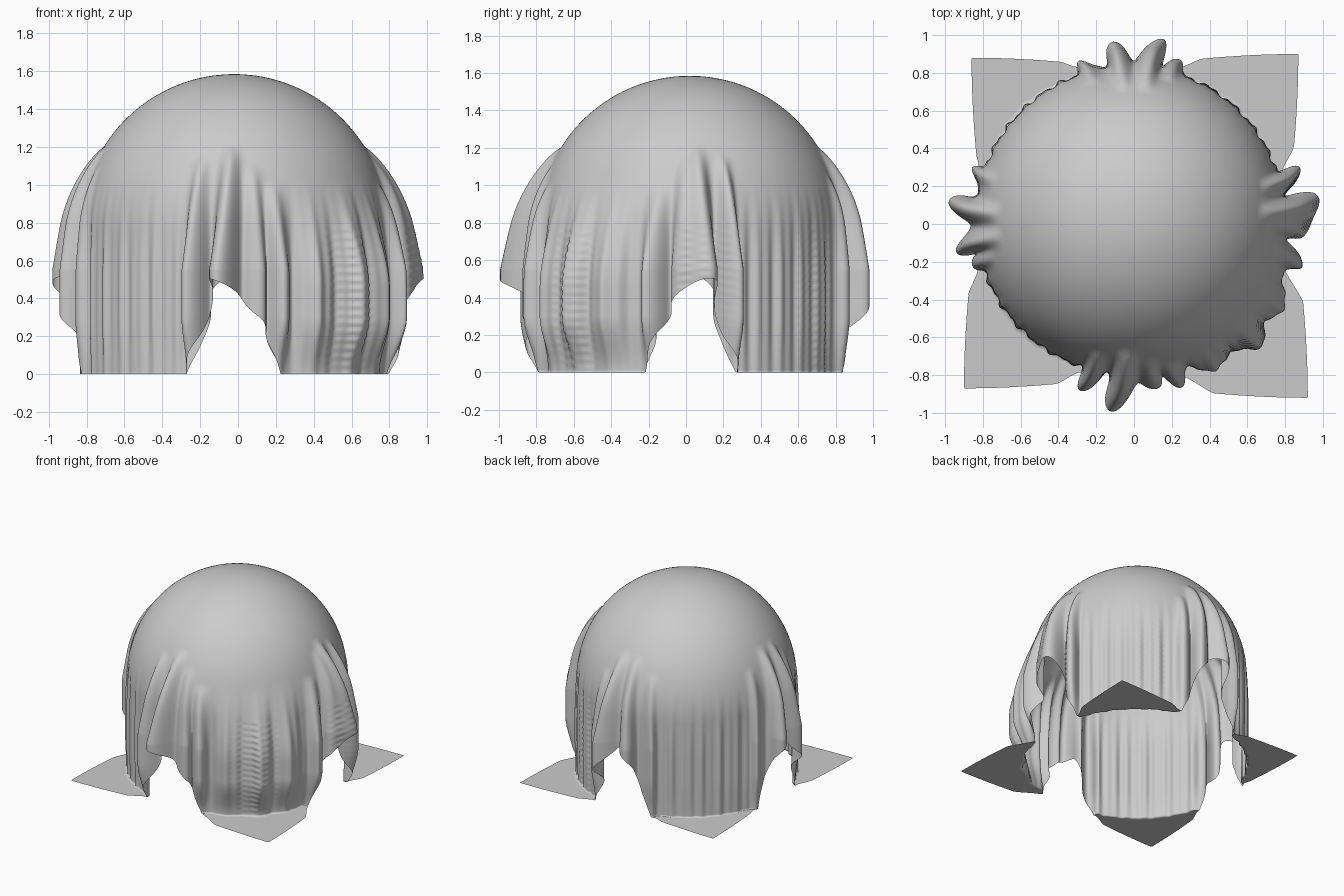
import bpy, bmesh, math
from mathutils import Vector

if "Cube" in bpy.data.objects:
    bpy.data.objects.remove(bpy.data.objects["Cube"])

# Square cloth draped over an (absent) ball, corners resting on the floor
CX, CY, CZ, R = -0.02, 0.02, 0.775, 0.81
COLS, DOME, HANG, FLOOR = 800, 45, 70, 14

# Loose folds: azimuth of the ridge, outward reach, half width (degrees), height where it starts
FOLDS = [
    (264.4, 0.20, 3.2, 1.2), (254, 0.12, 2.6, 1.15), (279, 0.09, 3.0, 1.1), (287, 0.09, 3.2, 1.0),
    (16.7, 0.13, 2.4, 1.15), (6.8, 0.18, 3.2, 1.2), (-4.3, 0.11, 2.8, 1.15), (-13.7, 0.09, 3.2, 1.0),
    (80.5, 0.16, 3.2, 1.2), (96, 0.13, 3.0, 1.2), (107, 0.07, 2.6, 1.1), (73, 0.08, 2.6, 1.05),
    (174, 0.15, 3.2, 1.2), (190, 0.12, 3.0, 1.2), (162.4, 0.06, 2.6, 1.1), (196.5, 0.05, 2.4, 1.1),
]
# Cloth corners lying on the floor, by quadrant
TIPS = [(0.87, 0.90), (-0.86, 0.88), (-0.90, -0.87), (0.92, -0.92)]


def smooth(a, b, x):
    t = max(0.0, min(1.0, (x - a) / (b - a)))
    return t * t * (3 - 2 * t)


def wrap(a):
    return (a + 180) % 360 - 180


def off_axis(deg):
    """Signed angle to the middle of the nearest cloth edge."""
    return (deg + 45) % 90 - 45


def hem_height(deg):
    """Arched hem between two corners; the front and right arches lean sideways."""
    d = off_axis(deg)
    if abs(d) >= 16:
        return 0.0
    shift = {0: 4, 3: -4}.get(int(((deg + 45) % 360) // 90), 0)
    arch = 1 - (abs(d) / 16) ** 2.2
    return arch * (0.34 + 0.18 * math.exp(-((d - shift) / 6.5) ** 2))


def near_folds(deg):
    """Folds felt at one azimuth: outward reach, sideways reach, start height."""
    found = []
    for az, amp, w, start in FOLDS:
        lean = 0.35 * amp * (1 if off_axis(az) > 0 else -1)
        u = wrap(deg - az + math.degrees(lean / (R + amp))) / w
        if abs(u) < 3:
            f = math.exp(-u * u)
            found.append((amp * f, lean * f + 0.3 * amp * u * f, start))
    return found


def ripple(deg):
    a = math.radians(deg)
    r = 0.007 * math.sin(38 * a + 2 * math.sin(3 * a)) + 0.005 * math.sin(71 * a + 1) + 0.009
    # the front right flap hangs looser than the others
    loose = smooth(282, 300, deg) * (1 - smooth(338, 356, deg))
    bulge = 0.05 * math.exp(-((deg - 320) / 14) ** 2)
    return r + loose * (0.065 + bulge + 0.03 * math.sin(23 * a + 0.6))


def cloth_column(deg):
    a = math.radians(deg)
    radial, tangent = Vector((math.cos(a), math.sin(a), 0)), Vector((-math.sin(a), math.cos(a), 0))
    folds, hem = near_folds(deg), hem_height(deg)
    floor_share = 0.35 if deg > 275 else 0.6
    # fine woven zigzag creases, patchy around the cloth
    crease = 0.7 * max(0.0, math.sin(7 * a + 1)) if deg < 75 or deg > 285 else 0.0
    points = []

    def place(r, z):
        low = floor_share + (1 - floor_share) * smooth(0, 0.3, z)
        zigzag = crease * (abs((z / 0.045) % 1 - 0.5) * 2 - 0.5)
        out = ripple(deg + zigzag) * (1 - smooth(0.45, 1.05, z))
        side = 0.0
        for o, s, start in folds:
            g = max(0.0, min(1.0, (start - z) / (start - 0.55))) ** 0.66
            out += o * g
            side += s * g * g
        points.append(Vector((CX, CY, z)) + radial * (r + out * low) + tangent * side * low)

    for j in range(1, DOME + 1):
        t = math.pi / 2 * j / DOME
        place(R * math.sin(t), CZ + R * math.cos(t))
    for j in range(1, HANG + 1):
        place(R, CZ + (hem - CZ) * j / HANG)

    # flat corner on the floor
    quad = int((deg % 360) // 90)
    tip = Vector((*TIPS[quad], 0))
    da = math.radians(45 + 90 * quad)
    d, n = Vector((math.cos(da), math.sin(da), 0)), Vector((-math.sin(da), math.cos(da), 0))
    foot = points[-1].copy()
    q = (foot - tip).dot(n)
    edge = tip + n * q - d * (abs(q) + 0.3 * q * q)
    fade = 0 if hem > 0 else 1 - smooth(24, 30, abs(deg % 90 - 45))
    for j in range(1, FLOOR + 1):
        p = foot + (edge - foot) * fade * j / FLOOR
        p.z = foot.z
        points.append(p)
    return points, fade > 0


# Skin the columns from the crown down to the hem
bm = bmesh.new()
pole = bm.verts.new((CX, CY, CZ + R))
columns, on_floor = [], []
for i in range(COLS):
    pts, flat = cloth_column(360 * (i + 0.5) / COLS)
    columns.append([bm.verts.new(p) for p in pts])
    on_floor.append(flat)

for i in range(COLS):
    k = (i + 1) % COLS
    a, b = columns[i], columns[k]
    bm.faces.new((pole, a[0], b[0]))
    rows = DOME + HANG + (FLOOR if on_floor[i] and on_floor[k] else 0)
    for j in range(rows - 1):
        bm.faces.new((a[j], a[j + 1], b[j + 1], b[j]))

stray = [v for v in bm.verts if not v.link_faces]
bmesh.ops.delete(bm, geom=stray, context='VERTS')
for f in bm.faces:
    f.smooth = True

mesh = bpy.data.meshes.new("draped_cloth")
bm.to_mesh(mesh)
bm.free()
cloth = bpy.data.objects.new("draped_cloth", mesh)
bpy.context.collection.objects.link(cloth)
